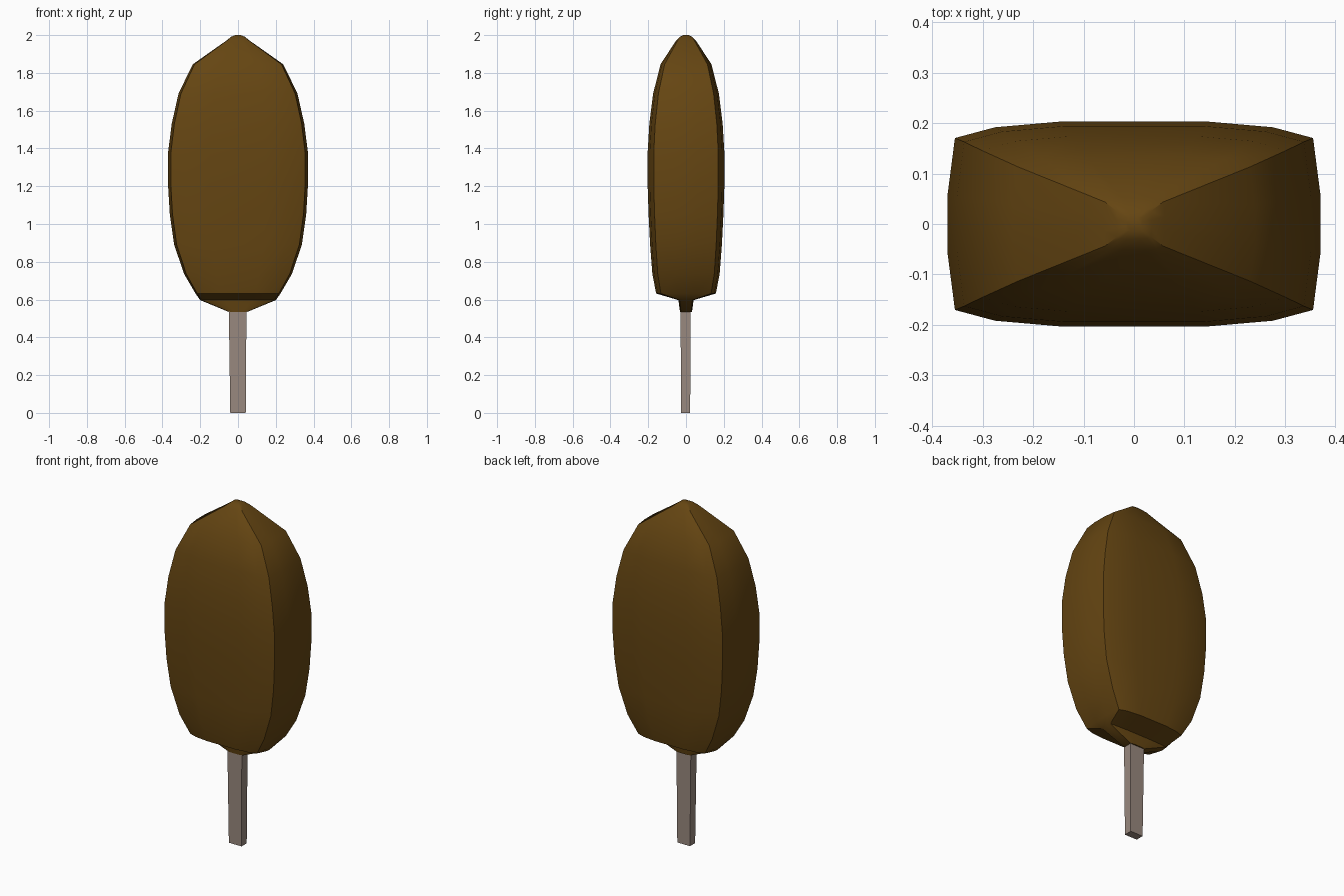
import bpy, bmesh, math

if "Cube" in bpy.data.objects:
    bpy.data.objects.remove(bpy.data.objects["Cube"])

def material(name, rgb):
    m = bpy.data.materials.new(name)
    m.diffuse_color = (*rgb, 1)
    m.use_nodes = True
    m.node_tree.nodes["Principled BSDF"].inputs["Base Color"].default_value = m.diffuse_color
    return m

def loft(name, section, levels, mat):
    """Stack a unit cross-section at levels of (z, half width, half depth, x, y offset)."""
    bm = bmesh.new()
    rings = [[bm.verts.new((x * hx + ox, y * hy + oy, z)) for x, y in section]
             for z, hx, hy, ox, oy in levels]
    n = len(section)
    for a, b in zip(rings, rings[1:]):
        for i in range(n):
            j = (i + 1) % n
            bm.faces.new((a[i], a[j], b[j], b[i]))
    bm.faces.new(rings[0][::-1])
    bm.faces.new(rings[-1])
    bmesh.ops.recalc_face_normals(bm, faces=bm.faces)
    me = bpy.data.meshes.new(name)
    bm.to_mesh(me)
    bm.free()
    ob = bpy.data.objects.new(name, me)
    bpy.context.collection.objects.link(ob)
    me.materials.append(mat)
    bpy.ops.object.select_all(action='DESELECT')
    ob.select_set(True)
    bpy.context.view_layer.objects.active = ob
    bpy.ops.object.shade_smooth_by_angle(angle=math.radians(32))
    return ob

# Bulging rectangle section, mirrored from one quarter
quarter = [(1, .28), (.96, .84), (.745, .945), (.4, 1)]
half = quarter + [(-x, y) for x, y in quarter[::-1]]
section = half + [(-x, -y) for x, y in half]

# Chocolate coating: narrow neck, full body, pointed crown
profile = [(.535, .05, .032), (.597, .20, .04), (.632, .225, .158),
           (.735, .285, .178), (.89, .338, .19), (1.05, .361, .198),
           (1.20, .37, .203), (1.38, .37, .203), (1.53, .351, .194),
           (1.69, .315, .174), (1.845, .24, .135), (1.972, .06, .052),
           (1.992, .035, .03), (2.0, .015, .015)]
loft("chocolate_coating", section, [(z, x, y, 0, 0) for z, x, y in profile],
     material("chocolate", (.13, .06, .006)))

# Tapered square stick
square = [(1, 1), (-1, 1), (-1, -1), (1, -1)]
loft("stick", square, [(0, .041, .024, 0, -.002), (.58, .047, .027, -.002, -.002)],
     material("wood", (.32, .25, .21)))
